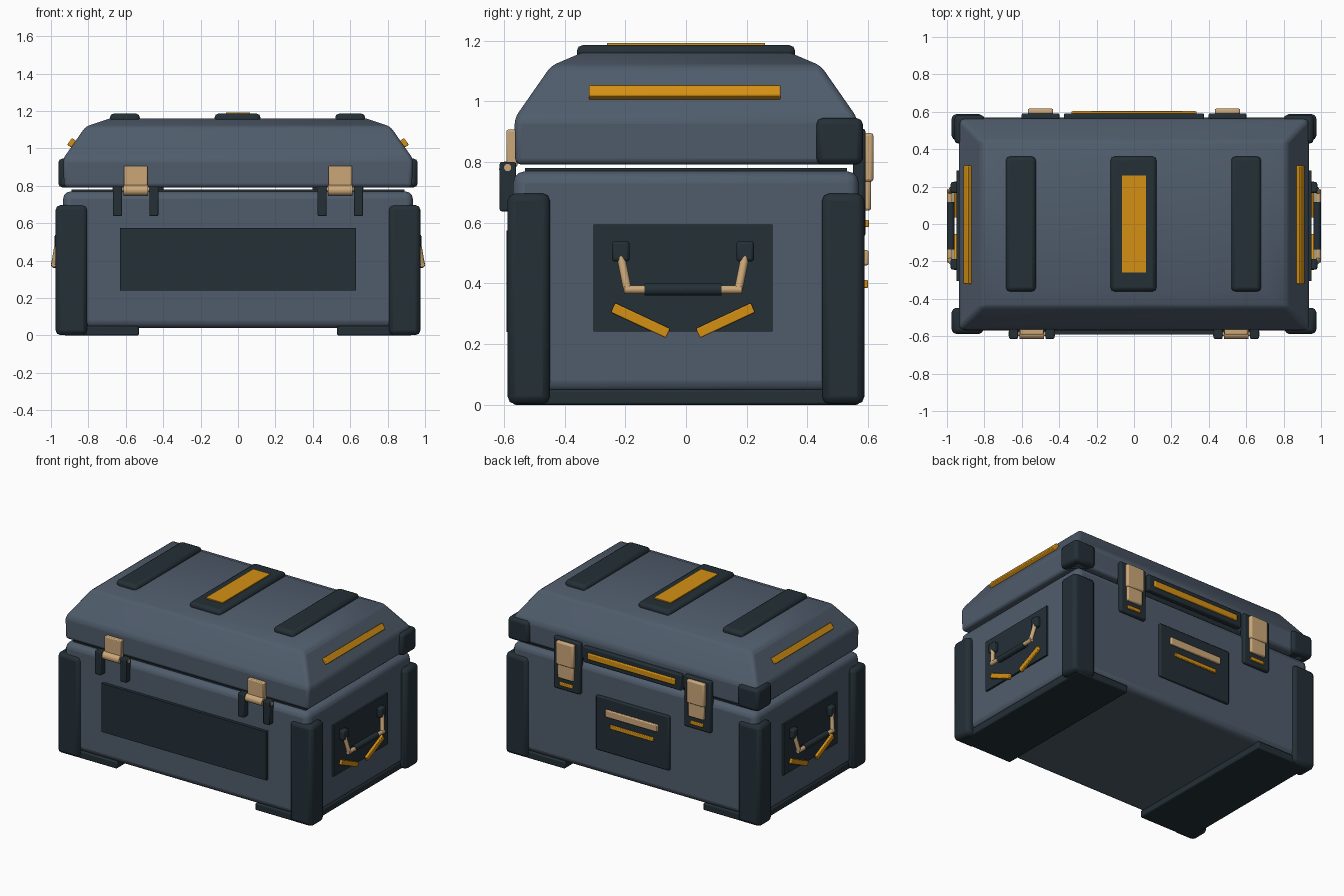
import bpy, bmesh, math
from mathutils import Vector

old = bpy.data.objects.get("Cube")
if old:
    bpy.data.objects.remove(old, do_unlink=True)


def material(name, rgb):
    m = bpy.data.materials.new(name)
    m.use_nodes = True
    m.diffuse_color = (*rgb, 1)
    m.node_tree.nodes["Principled BSDF"].inputs["Base Color"].default_value = (*rgb, 1)
    return m


SLATE = material("slate blue", (0.08, 0.108, 0.15))
DARK = material("dark trim", (0.017, 0.029, 0.037))
TAN = material("tan metal", (0.60, 0.39, 0.19))
AMBER = material("amber", (0.66, 0.28, 0.007))
parts = []


def finish(name, bm, mat, bevel=0, segments=2):
    bmesh.ops.recalc_face_normals(bm, faces=bm.faces)
    mesh = bpy.data.meshes.new(name)
    bm.to_mesh(mesh)
    bm.free()
    mesh.materials.append(mat)
    ob = bpy.data.objects.new(name, mesh)
    bpy.context.collection.objects.link(ob)
    if bevel:
        mod = ob.modifiers.new("bevel", "BEVEL")
        mod.width, mod.segments = bevel, segments
        mod.limit_method = "ANGLE"
    parts.append(ob)
    return ob


def box(name, xs, ys, zs, mat, bevel=0, segments=2):
    """Box between pairs of limits, with its origin at its centre."""
    lim = (xs, ys, zs)
    bm = bmesh.new()
    bmesh.ops.create_cube(bm, size=1)
    for v in bm.verts:
        v.co = [v.co[i] * abs(lim[i][1] - lim[i][0]) for i in range(3)]
    ob = finish(name, bm, mat, bevel, segments)
    ob.location = [sum(pair) / 2 for pair in lim]
    return ob


def rod(name, a, b, radius, mat):
    a, b = Vector(a), Vector(b)
    bm = bmesh.new()
    bmesh.ops.create_cone(bm, cap_ends=True, segments=16, radius1=radius,
                          radius2=radius, depth=(b - a).length)
    ob = finish(name, bm, mat)
    ob.location = (a + b) / 2
    ob.rotation_mode = "QUATERNION"
    ob.rotation_quaternion = (b - a).to_track_quat("Z", "Y")
    return ob


def loft(name, rings, mat, bevel):
    """Stack of rectangles, each given as half width, half depth, height."""
    bm = bmesh.new()
    loops = [[bm.verts.new((sx * hx, sy * hy, z))
              for sx, sy in ((-1, -1), (1, -1), (1, 1), (-1, 1))] for hx, hy, z in rings]
    bm.faces.new(loops[0])
    bm.faces.new(loops[-1])
    for lo, hi in zip(loops, loops[1:]):
        for i in range(4):
            j = (i + 1) % 4
            bm.faces.new((lo[i], lo[j], hi[j], hi[i]))
    return finish(name, bm, mat, bevel, 3)


def span(s, a, b):
    return (s * a, s * b)


# Shell: body, seal and domed lid
box("body", (-0.935, 0.935), (-0.57, 0.57), (0.04, 0.77), SLATE, 0.04, 3)
box("seal", (-0.89, 0.89), (-0.53, 0.53), (0.765, 0.78), DARK)
loft("lid", [(0.93, 0.563, 0.792), (0.935, 0.565, 0.945), (0.815, 0.445, 1.117),
             (0.685, 0.345, 1.16)], SLATE, 0.02)

# Lid straps and top plate
for name, lo, hi in (("right_strap", -0.685, -0.525), ("middle_strap", -0.125, 0.12),
                     ("left_strap", 0.52, 0.68)):
    box(name, (lo, hi), (-0.36, 0.36), (1.13, 1.186), DARK, 0.02)
box("top_plate", (-0.065, 0.065), (-0.26, 0.26), (1.184, 1.193), AMBER)

# Front panel
box("front_panel", (-0.63, 0.63), (-0.592, -0.56), (0.24, 0.575), DARK)

# Back panel and bars
box("back_panel", (-0.28, 0.28), (0.56, 0.588), (0.21, 0.585), DARK, 0.008)
box("back_pull", (-0.2, 0.2), (0.58, 0.602), (0.46, 0.51), TAN, 0.006)
box("back_stripe", (-0.165, 0.165), (0.58, 0.6), (0.385, 0.412), AMBER, 0.004)
box("lid_back_panel", (-0.375, 0.375), (0.55, 0.592), (0.79, 0.9), DARK, 0.008)
box("lid_back_stripe", (-0.335, 0.335), (0.58, 0.603), (0.822, 0.866), AMBER, 0.006)

for s, side in ((1, "left"), (-1, "right")):
    # Corner guards and feet
    for t, end in ((-1, "front"), (1, "back")):
        box(f"{side}_{end}_guard", span(s, 0.805, 0.975), span(t, 0.448, 0.588),
            (0.002, 0.697), DARK, 0.025)
    box(f"{side}_foot", span(s, 0.53, 0.93), (-0.57, 0.57), (0, 0.05), DARK, 0.008)
    box(f"{side}_lid_guard", span(s, 0.8, 0.96), (0.43, 0.583), (0.792, 0.945), DARK, 0.02)

    # Stripe lying on the sloping lid side
    stripe = box(f"{side}_lid_stripe", (-0.014, 0.014), (-0.32, 0.312), (-0.022, 0.022),
                 AMBER, 0.005)
    stripe.location = (s * 0.889, -0.004, 1.03)
    stripe.rotation_euler.y = -s * math.atan2(0.12, 0.17)

    # Hinge
    h = s * 0.547
    box(f"{side}_hinge_plate", (h - 0.063, h + 0.063), (-0.592, -0.555), (0.785, 0.907),
        TAN, 0.006)
    rod(f"{side}_hinge_pin", (h - 0.125, -0.588, 0.782), (h + 0.125, -0.588, 0.782), 0.012, TAN)
    rod(f"{side}_hinge_barrel", (h - 0.065, -0.588, 0.776), (h + 0.065, -0.588, 0.776),
        0.028, TAN)
    for t in (-1, 1):
        c = h + t * 0.097
        box(f"{side}_hinge_bracket", (c - 0.024, c + 0.024), (-0.614, -0.56), (0.638, 0.8),
            DARK, 0.006)

    # Latch
    c = s * 0.5
    box(f"{side}_latch_base", (c - 0.102, c + 0.102), (0.55, 0.592), (0.555, 0.91), DARK, 0.01)
    box(f"{side}_latch_top", (c - 0.068, c + 0.068), (0.585, 0.618), (0.735, 0.896), TAN, 0.01)
    box(f"{side}_latch_tongue", (c - 0.06, c + 0.06), (0.585, 0.61), (0.64, 0.75), TAN, 0.008)
    box(f"{side}_latch_mark", (c - 0.05, c + 0.05), (0.585, 0.603), (0.586, 0.61), AMBER, 0.004)

    # Side panel with swinging handle
    mid = -0.01
    box(f"{side}_panel", span(s, 0.92, 0.948), (mid - 0.295, mid + 0.295), (0.242, 0.595), DARK)
    for t in (-1, 1):
        y = mid + t * 0.205
        box(f"{side}_handle_mount", span(s, 0.94, 0.98), (y - 0.029, y + 0.029),
            (0.472, 0.54), DARK, 0.01)
        low = (s * 0.985, mid + t * 0.183, 0.38)
        rod(f"{side}_handle_arm", (s * 0.966, y, 0.49), low, 0.014, TAN)
        rod(f"{side}_handle_end", (low[0], low[1] + t * 0.012, low[2]),
            (s * 0.985, mid + t * 0.11, 0.38), 0.014, TAN)
        mark = box(f"{side}_slanted_mark", (-0.01, 0.01), (-0.1, 0.1), (-0.017, 0.017),
                   AMBER, 0.004)
        mark.location = (s * 0.954, mid + t * 0.14, 0.278)
        mark.rotation_euler.x = t * math.radians(25)
    rod(f"{side}_handle_grip", (s * 0.98, mid - 0.127, 0.38), (s * 0.98, mid + 0.127, 0.38),
        0.02, DARK)

# Smooth shading with sharp edges kept
bpy.ops.object.select_all(action="DESELECT")
for ob in parts:
    ob.select_set(True)
bpy.context.view_layer.objects.active = parts[0]
bpy.ops.object.shade_smooth_by_angle(angle=math.radians(35))
